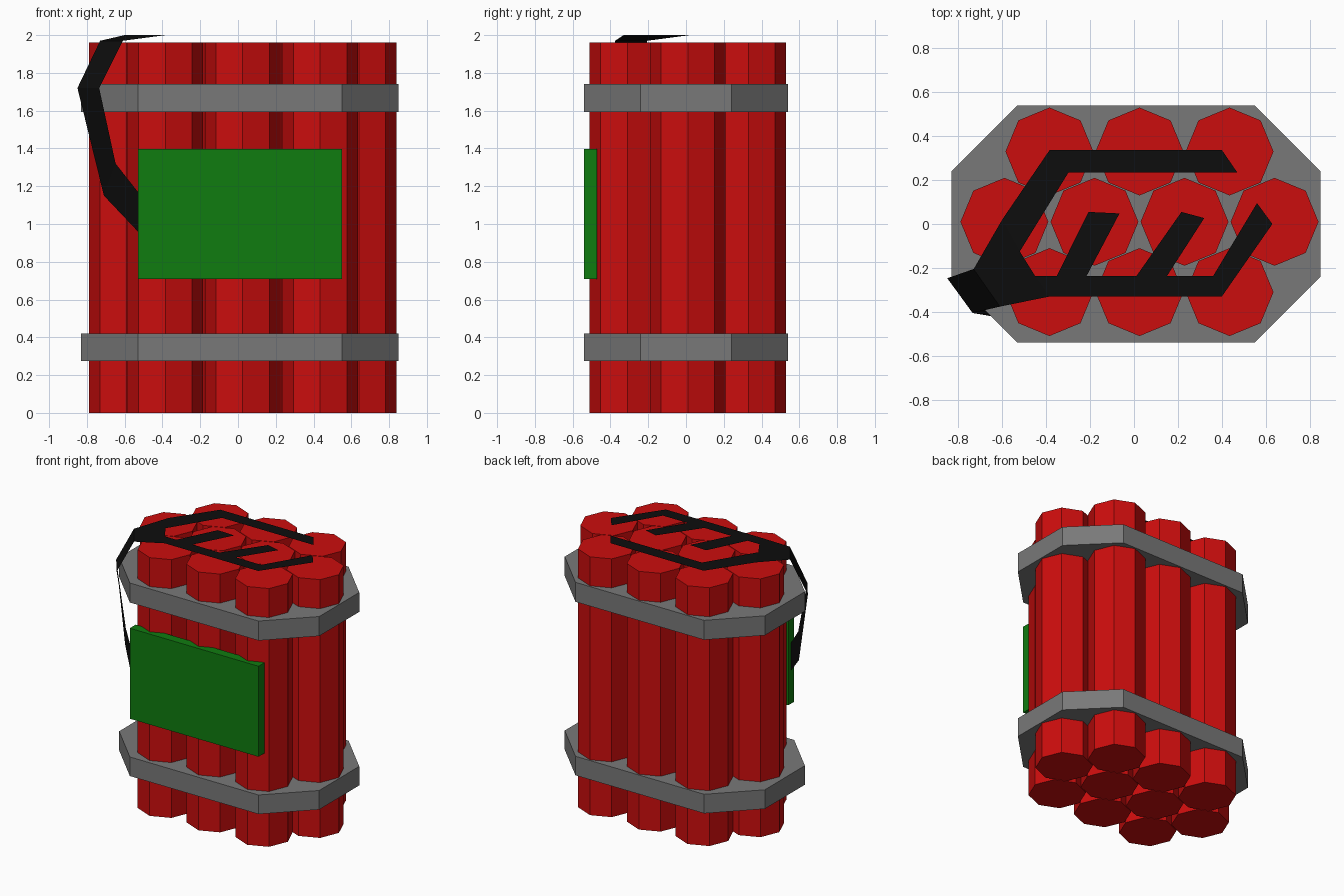
import bpy, bmesh, math

if "Cube" in bpy.data.objects:
    bpy.data.objects.remove(bpy.data.objects["Cube"])


def material(name, rgb):
    m = bpy.data.materials.new(name)
    m.diffuse_color = (*rgb, 1)
    m.use_nodes = True
    m.node_tree.nodes["Principled BSDF"].inputs["Base Color"].default_value = m.diffuse_color
    return m


red = material("red", (0.6, 0.004, 0.004))
grey = material("grey", (0.19, 0.19, 0.19))
green = material("green", (0.005, 0.2, 0.005))
black = material("black", (0.004, 0.004, 0.004))


def finish(name, bm, mat):
    me = bpy.data.meshes.new(name)
    bm.to_mesh(me)
    bm.free()
    me.materials.append(mat)
    bpy.context.collection.objects.link(bpy.data.objects.new(name, me))


def prism(name, outline, z0, z1, mat):
    """Solid from a counter-clockwise outline, between two heights."""
    bm = bmesh.new()
    low = [bm.verts.new((x, y, z0)) for x, y in outline]
    high = [bm.verts.new((x, y, z1)) for x, y in outline]
    bm.faces.new(low[::-1])
    bm.faces.new(high)
    n = len(outline)
    for i in range(n):
        j = (i + 1) % n
        bm.faces.new((low[i], low[j], high[j], high[i]))
    finish(name, bm, mat)


# Ten eight-sided sticks in three staggered rows
rows = [(-0.31, 3), (0.01, 4), (0.33, 3)]
for r, (cy, count) in enumerate(rows):
    for i in range(count):
        cx = 0.025 + (i - (count - 1) / 2) * 0.41
        ring = [(cx + 0.2 * math.cos(k * math.pi / 4),
                 cy + 0.2 * math.sin(k * math.pi / 4)) for k in range(8)]
        prism(f"stick_{r}_{i}", ring, 0, 1.96, red)

# Two solid straps with chamfered corners
strap = [(-0.53, -0.54), (0.55, -0.54), (0.85, -0.24), (0.85, 0.24),
         (0.55, 0.54), (-0.53, 0.54), (-0.83, 0.24), (-0.83, -0.24)]
prism("lower_strap", strap, 0.275, 0.42, grey)
prism("upper_strap", strap, 1.592, 1.74, grey)

# Front panel
prism("front_panel", [(-0.53, -0.54), (0.55, -0.54), (0.55, -0.47), (-0.53, -0.47)],
      0.71, 1.397, green)

# Wire sheet: flat arms on top, junction, then the strip draped to the panel
top = 2.0
back_arm = [(-0.6, 0.02), (-0.52, -0.125), (-0.298, 0.235), (0.47, 0.235),
            (0.4, 0.337), (-0.384, 0.337)]
front_arm = [(-0.45, -0.237), (-0.384, -0.33), (0.4, -0.33), (0.63, 0.0),
             (0.56, 0.095), (0.36, -0.237), (0.15, -0.237), (0.32, 0.027),
             (0.216, 0.055), (0.011, -0.237), (-0.216, -0.237),
             (-0.066, 0.048), (-0.207, 0.055), (-0.352, -0.237)]
drape = [((-0.73, -0.205, 1.97), (-0.61, -0.376, 1.97)),
         ((-0.85, -0.247, 1.72), (-0.735, -0.405, 1.72)),
         ((-0.71, -0.34, 1.15), (-0.648, -0.42, 1.32)),
         ((-0.53, -0.5, 0.96), (-0.53, -0.5, 1.17))]
bm = bmesh.new()
back = [bm.verts.new((x, y, top)) for x, y in back_arm]
front = [bm.verts.new((x, y, top)) for x, y in front_arm]
pairs = [[bm.verts.new(p) for p in pair] for pair in drape]
bm.faces.new(back)
bm.faces.new(front)
bm.faces.new((back[0], pairs[0][0], pairs[0][1], front[1], front[0], back[1]))
for (a, b), (c, d) in zip(pairs, pairs[1:]):
    bm.faces.new((a, c, d, b))
finish("wires", bm, black)
